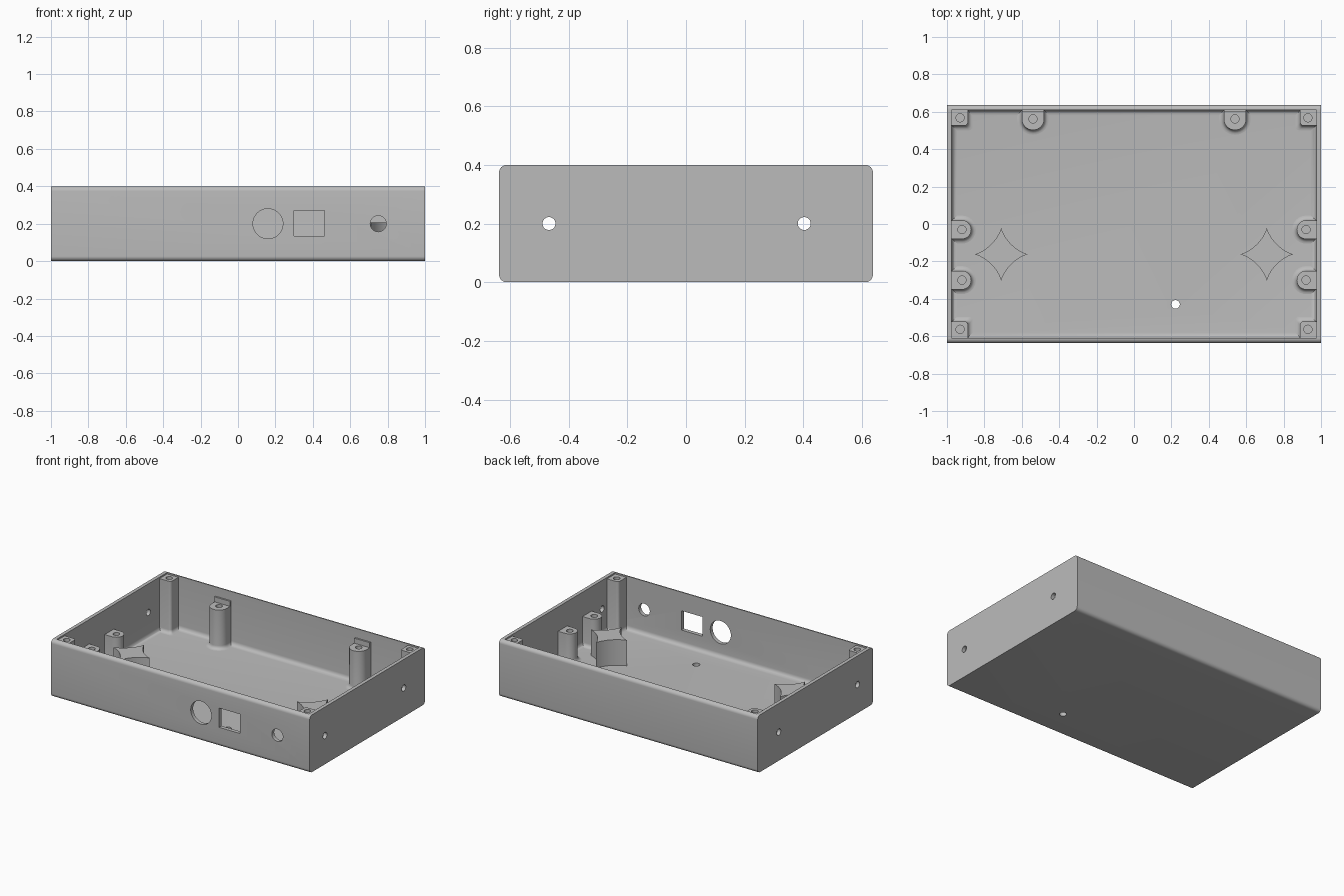
import bpy, bmesh, math
from mathutils import Matrix, Vector

if "Cube" in bpy.data.objects:
    bpy.data.objects.remove(bpy.data.objects["Cube"])

HX, HY, H = 1.0, 0.637, 0.4        # outer half sizes and height
IX, IY, FLOOR = 0.975, 0.61, 0.027  # inner half sizes and floor level

grey = bpy.data.materials.new("light_grey")
grey.diffuse_color = (0.5, 0.5, 0.5, 1)
grey.use_nodes = True
grey.node_tree.nodes["Principled BSDF"].inputs["Base Color"].default_value = grey.diffuse_color


def make_object(name, bm):
    bmesh.ops.recalc_face_normals(bm, faces=bm.faces)
    mesh = bpy.data.meshes.new(name)
    bm.to_mesh(mesh)
    bm.free()
    mesh.materials.append(grey)
    ob = bpy.data.objects.new(name, mesh)
    bpy.context.collection.objects.link(ob)
    return ob


def loft(name, layers):
    """Closed solid through (outline, z) layers with equal point counts."""
    bm = bmesh.new()
    rings = [[bm.verts.new((x, y, z)) for x, y in pts] for pts, z in layers]
    n = len(rings[0])
    for a, b in zip(rings, rings[1:]):
        for i in range(n):
            j = (i + 1) % n
            bm.faces.new((a[i], a[j], b[j], b[i]))
    bm.faces.new(rings[0][::-1])
    bm.faces.new(rings[-1])
    return make_object(name, bm)


def box(name, lo, hi):
    pts = [(lo[0], lo[1]), (hi[0], lo[1]), (hi[0], hi[1]), (lo[0], hi[1])]
    return loft(name, [(pts, lo[2]), (pts, hi[2])])


def rod(center, radius, depth, axis, segs=32):
    bm = bmesh.new()
    bmesh.ops.create_cone(bm, cap_ends=True, segments=segs, radius1=radius,
                          radius2=radius, depth=depth)
    turn = Vector((0, 0, 1)).rotation_difference(Vector(axis)).to_matrix().to_4x4()
    bmesh.ops.transform(bm, matrix=Matrix.Translation(center) @ turn, verts=bm.verts)
    return make_object("hole_cutter", bm)


def cut(ob, cutter):
    mod = ob.modifiers.new("cut", 'BOOLEAN')
    mod.operation, mod.solver, mod.object = 'DIFFERENCE', 'EXACT', cutter
    bpy.context.view_layer.objects.active = ob
    bpy.ops.object.modifier_apply(modifier=mod.name)
    bpy.data.objects.remove(cutter)


def smooth(ob):
    bpy.ops.object.select_all(action='DESELECT')
    ob.select_set(True)
    bpy.context.view_layer.objects.active = ob
    bpy.ops.object.shade_smooth_by_angle(angle=math.radians(35))


def bevel_edges(ob, test, radius, segs):
    bm = bmesh.new()
    bm.from_mesh(ob.data)
    edges = [e for e in bm.edges if test(*[v.co for v in e.verts])]
    bmesh.ops.bevel(bm, geom=edges, offset=radius, segments=segs,
                    profile=0.5, affect='EDGES')
    bm.to_mesh(ob.data)
    bm.free()


# Tray: long edges rounded, hollowed with a filleted floor
tray = box("tray", (-HX, -HY, 0), (HX, HY, H))
bevel_edges(tray, lambda a, b: abs(a.x - b.x) > 1, 0.026, 8)
cavity = box("cavity_cutter", (-IX, -IY, FLOOR), (IX, IY, 0.6))
bevel_edges(cavity, lambda a, b: a.z < 0.1 and b.z < 0.1, 0.03, 6)
cut(tray, cavity)

# Front connector openings, side screw holes and floor hole
cut(tray, rod((0.16, -HY, 0.2), 0.08, 0.2, (0, 1, 0), 48))
cut(tray, rod((0.75, -HY, 0.2), 0.043, 0.2, (0, 1, 0)))
cut(tray, box("window_cutter", (0.30, -0.7, 0.135), (0.463, -0.55, 0.27)))
for y in (-0.467, 0.403):
    for s in (-1, 1):
        cut(tray, rod((s * HX, y, 0.2), 0.022, 0.2, (1, 0, 0)))
cut(tray, rod((0.222, -0.43, 0), 0.023, 0.2, (0, 0, 1)))
smooth(tray)


def post(name, center, outline, top, hole=0.022, flare=0.025):
    """Screw post with a flared foot and a blind hole."""
    cx, cy = center
    layers = [(0.0, FLOOR - 0.01)] if not flare else [(flare, FLOOR - 0.005)]
    for i in range(6):
        a = i * math.pi / 10
        layers.append((flare * (1 - math.sin(a)), FLOOR + flare * (1 - math.cos(a))))
    layers.append((0, top))
    ob = loft(name, [([(cx + x, cy + y) for x, y in outline(d)], z) for d, z in layers])
    cut(ob, rod((cx, cy, top), hole, 0.4 if top > 0.3 else 0.3, (0, 0, 1), 24))
    smooth(ob)


def d_outline(radius, back, angle):
    """D shape whose flat back points along the given angle."""
    def at(d):
        r = radius + d
        pts = [(back, r)] + [(r * math.cos(t), r * math.sin(t)) for t in
               [math.pi / 2 + i * math.pi / 16 for i in range(17)]] + [(back, -r)]
        c, s = math.cos(angle), math.sin(angle)
        return [(x * c - y * s, x * s + y * c) for x, y in pts]
    return at


def corner_outline(sx, sy):
    """Square with its inner corner rounded; sx, sy point to the wall corner."""
    def at(d):
        h, w, r = 0.042 + d, 0.05, 0.018
        arc = [(-h + r - r * math.cos(t), -h + r - r * math.sin(t))
               for t in [i * math.pi / 12 for i in range(7)]]
        return [(sx * x, sy * y) for x, y in [(w, w), (-h, w)] + arc + [(w, -h)]]
    return at


for s, side in ((-1, "left"), (1, "right")):
    # Corner posts reaching the rim
    for sy, y, end in ((-1, -0.563, "front"), (1, 0.568, "back")):
        post(f"corner_post_{end}_{side}", (s * 0.93, y), corner_outline(s, sy), 0.39)
    # Side wall posts
    for y, tag in ((-0.03, "rear"), (-0.30, "fore")):
        post(f"side_post_{tag}_{side}", (s * 0.92, y),
             d_outline(0.05, 0.06, 0 if s > 0 else math.pi), 0.23)
    # Back wall posts with a thin raised backing
    post(f"back_post_{side}", (s * 0.54, 0.562),
         d_outline(0.06, 0.053, math.pi / 2), 0.30)
    box(f"post_backing_{side}", (s * 0.54 - 0.06, 0.598, 0.28),
        (s * 0.54 + 0.06, 0.615, 0.335))
    # Four-pointed pillar with concave sides
    k, tip = 0.21, 0.14
    r = math.hypot(k - tip, k)
    spread = math.atan2(k - tip, k)
    pts = []
    for q in range(4):
        m = q * math.pi / 2
        for i in range(12):
            t = m + 1.5 * math.pi - spread - (math.pi / 2 - 2 * spread) * i / 12
            kx, ky = (k * (math.cos(m) - math.sin(m)), k * (math.sin(m) + math.cos(m)))
            pts.append((s * 0.71 + kx + r * math.cos(t), -0.162 + ky + r * math.sin(t)))
    smooth(loft(f"star_pillar_{side}", [(pts, FLOOR - 0.01), (pts, 0.206)]))
